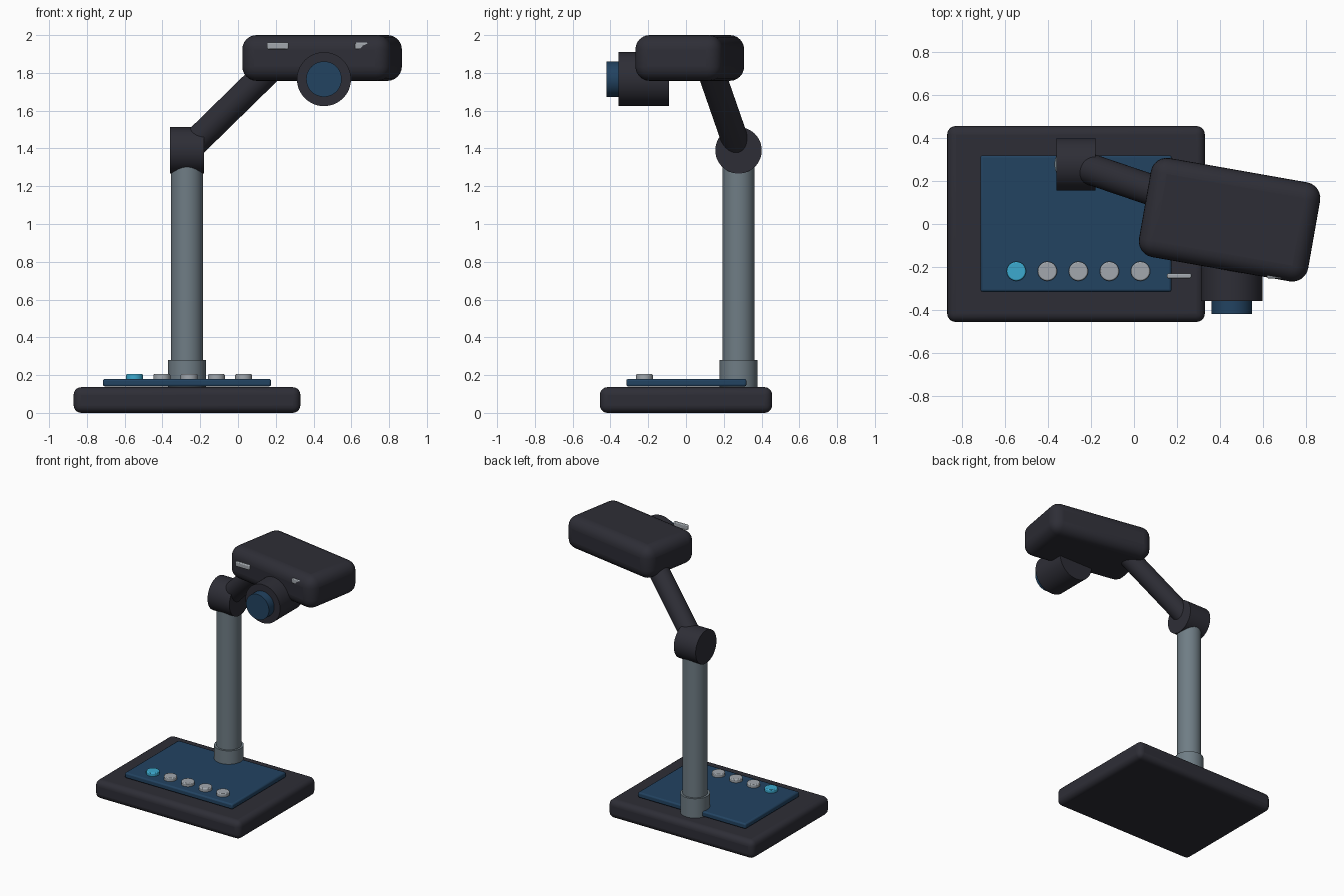
import bpy
import math
from mathutils import Vector

cube = bpy.data.objects.get("Cube")
if cube:
    bpy.data.objects.remove(cube, do_unlink=True)


def material(name, rgb):
    m = bpy.data.materials.new(name)
    m.use_nodes = True
    color = (*rgb, 1)
    m.diffuse_color = color
    m.node_tree.nodes["Principled BSDF"].inputs["Base Color"].default_value = color
    return m


charcoal = material("charcoal", (0.027, 0.027, 0.037))
navy = material("navy blue", (0.016, 0.056, 0.12))
steel = material("steel grey", (0.16, 0.205, 0.235))
silver = material("light grey", (0.36, 0.39, 0.42))
cyan = material("cyan", (0.045, 0.4, 0.62))


def finish(obj, name, mat, bevel=0, segments=3):
    obj.name = name
    obj.data.materials.append(mat)
    if bevel:
        mod = obj.modifiers.new("Rounded edges", "BEVEL")
        mod.width = bevel
        mod.segments = segments
        mod.limit_method = "ANGLE"
        mod.angle_limit = math.radians(40)
    bpy.ops.object.shade_smooth_by_angle(angle=math.radians(35))
    return obj


def box(name, center, size, mat, bevel=0, segments=3, turn=0):
    bpy.ops.mesh.primitive_cube_add(size=1, location=center)
    obj = bpy.context.object
    obj.scale = size
    bpy.ops.object.transform_apply(location=False, rotation=False, scale=True)
    obj.rotation_euler.z = math.radians(turn)
    return finish(obj, name, mat, bevel, segments)


def rod(name, start, end, radius, mat, bevel=0, sides=48):
    start, end = Vector(start), Vector(end)
    axis = end - start
    bpy.ops.mesh.primitive_cylinder_add(
        vertices=sides, radius=radius, depth=axis.length,
        location=(start + end) / 2,
        rotation=axis.to_track_quat("Z", "Y").to_euler())
    return finish(bpy.context.object, name, mat, bevel, 2)


# Base and control panel
box("base", (-0.27, 0, 0.068), (1.2, 0.912, 0.136), charcoal, 0.04, 5)
box("control_panel", (-0.27, 0.002, 0.16), (0.89, 0.636, 0.04), navy, 0.01, 2)

# Row of buttons, the first one highlighted
for i in range(5):
    x = -0.548 + i * 0.1445
    rod(f"button_{i + 1}", (x, -0.22, 0.17), (x, -0.22, 0.205), 0.045,
        silver if i else cyan, 0.006, 24)

# Column, collar, joint and arm
px, py, pz = -0.27, 0.278, 1.39
rod("column_collar", (px, py, 0.13), (px, py, 0.28), 0.1, steel)
rod("column", (px, py, 0.13), (px, py, pz), 0.085, steel)
rod("arm_joint", (px - 0.09, py, pz), (px + 0.09, py, pz), 0.123, charcoal)
rod("arm", (px, py, pz), (0.2, 0.118, 1.85), 0.072, charcoal)

# Camera head, slightly turned on the arm
box("camera_head", (0.445, 0.02, 1.879), (0.8, 0.468, 0.242), charcoal, 0.075, 6, -10)

# Lens barrel and glass
rod("lens_barrel", (0.455, -0.09, 1.767), (0.455, -0.358, 1.767), 0.143, charcoal)
rod("lens_glass", (0.455, -0.34, 1.767), (0.455, -0.42, 1.767), 0.094, navy)

# Lamp strips at each side of the lens
for side, x in (("right", 0.21), ("left", 0.677)):
    box(f"{side}_lamp_strip", (x, -0.242, 1.943), (0.114, 0.022, 0.036), silver, 0.006, 2)
